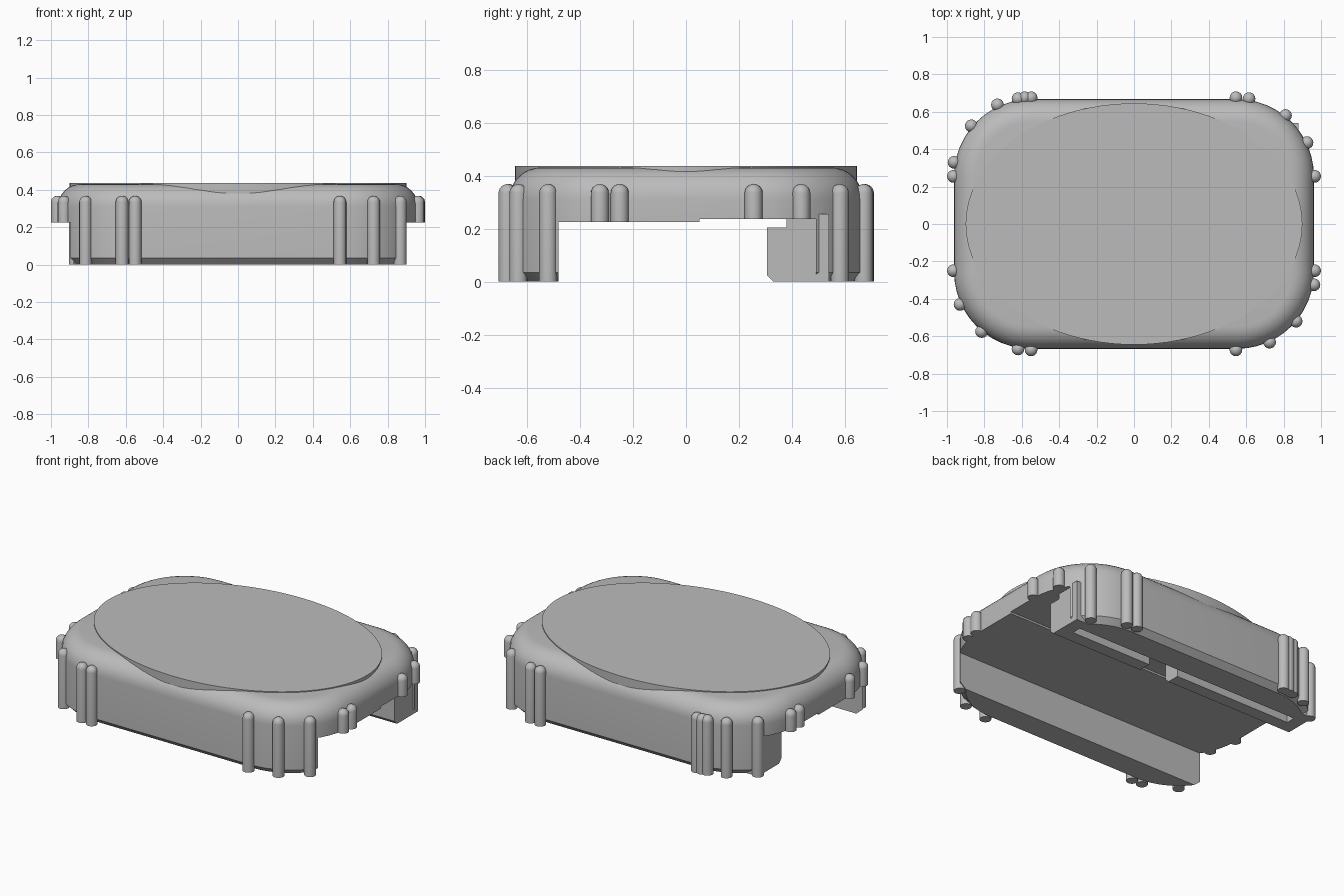
import bpy, bmesh
from math import cos, sin, pi, sqrt

cube = bpy.data.objects.get("Cube")
if cube:
    bpy.data.objects.remove(cube, do_unlink=True)

grey = bpy.data.materials.new("plain grey")
grey.use_nodes = True
grey.diffuse_color = (0.5, 0.5, 0.5, 1)
grey.node_tree.nodes["Principled BSDF"].inputs["Base Color"].default_value = (0.5, 0.5, 0.5, 1)


def finish(name, bm):
    bmesh.ops.recalc_face_normals(bm, faces=bm.faces[:])
    mesh = bpy.data.meshes.new(name)
    bm.to_mesh(mesh)
    bm.free()
    obj = bpy.data.objects.new(name, mesh)
    bpy.context.collection.objects.link(obj)
    mesh.materials.append(grey)
    return obj


def loft(name, rings):
    """Solid skinned through a stack of equal point rings."""
    bm = bmesh.new()
    loops = [[bm.verts.new(p) for p in ring] for ring in rings]
    n = len(loops[0])
    for a, b in zip(loops, loops[1:]):
        for i in range(n):
            j = (i + 1) % n
            bm.faces.new((a[i], a[j], b[j], b[i]))
    bm.faces.new(loops[0])
    bm.faces.new(loops[-1])
    return finish(name, bm)


def side_prism(name, outline, x0, x1):
    """Extrude a (y, z) outline along x."""
    return loft(name, [[(x, y, z) for y, z in outline] for x in (x0, x1)])


def box_outline(y0, y1, z0, z1):
    return [(y0, z0), (y1, z0), (y1, z1), (y0, z1)]


def cut(obj, cutter):
    cutter.hide_render = True
    mod = obj.modifiers.new("cut", 'BOOLEAN')
    mod.operation = 'DIFFERENCE'
    mod.solver = 'EXACT'
    mod.object = cutter
    select(obj)
    bpy.ops.object.modifier_apply(modifier=mod.name)
    bpy.data.objects.remove(cutter, do_unlink=True)


def select(obj):
    bpy.ops.object.select_all(action='DESELECT')
    obj.select_set(True)
    bpy.context.view_layer.objects.active = obj


def smooth(obj):
    select(obj)
    bpy.ops.object.shade_smooth_by_angle(angle=0.6)


# Rounded body with a chamfered foot and a filleted shoulder
HX, HY, R, TOP, FILLET = 0.962, 0.667, 0.41, 0.431, 0.12


def rounded_ring(inset, z, steps=12):
    ring = []
    for q, (sx, sy) in enumerate([(1, 1), (-1, 1), (-1, -1), (1, -1)]):
        for k in range(steps + 1):
            a = (q + k / steps) * pi / 2
            ring.append((sx * (HX - R) + (R - inset) * cos(a),
                         sy * (HY - R) + (R - inset) * sin(a), z))
    return ring


profile = [(0.035, 0), (0, 0.035)]
for k in range(9):
    a = k / 8 * pi / 2
    profile.append((FILLET * (1 - cos(a)), TOP - FILLET * (1 - sin(a))))
body = loft("body", [rounded_ring(i, z) for i, z in profile])

# Open underside between the front and rear legs, with a shallow step
cut(body, side_prism("underside_cutter",
                     [(-0.48, -0.1), (0.49, -0.1), (0.49, 0.237), (0.05, 0.237),
                      (0.05, 0.225), (-0.48, 0.225)], -1.2, 1.2))
smooth(body)

# Elliptical cap overhanging the shoulder
cap = loft("oval_cap", [[(0.9 * cos(2 * pi * i / 96), 0.645 * sin(2 * pi * i / 96), z)
                         for i in range(96)] for z in (0.36, 0.437)])
smooth(cap)

# Rear rail with a lip, a long groove below and one gap near the middle
rail = side_prism("rear_rail",
                  [(0.305, 0.025), (0.33, 0), (0.54, 0), (0.54, 0.255), (0.49, 0.255),
                   (0.49, 0.241), (0.38, 0.241), (0.38, 0.205), (0.305, 0.205)],
                  -0.88, 0.88)
cut(rail, side_prism("groove_cutter", box_outline(0.41, 0.47, -0.1, 0.08), -0.8, 0.8))
cut(rail, side_prism("gap_cutter", box_outline(0.2, 0.45, -0.1, 0.22), 0.02, 0.23))

# Domed vertical ribs around the rim
RIB, RIB_TOP = 0.034, 0.368


def rib(name, x, y):
    bottom = 0 if abs(y) > 0.48 else (0.225 if y < 0.05 else 0.237)
    levels = [(RIB, bottom)]
    for k in range(6):
        a = k / 6 * pi / 2
        levels.append((RIB * cos(a), RIB_TOP - RIB + RIB * sin(a)))
    levels.append((0.002, RIB_TOP))
    smooth(loft(name, [[(x + r * cos(2 * pi * i / 16), y + r * sin(2 * pi * i / 16), z)
                        for i in range(16)] for r, z in levels]))


rib_spots = [(-0.62, 0.67), (-0.585, 0.675), (-0.55, 0.675), (0.545, 0.675),
             (0.615, 0.67), (0.81, 0.58), (0.925, 0.435), (0.966, 0.255),
             (-0.966, 0.255), (-0.962, 0.33), (-0.87, 0.525), (-0.73, 0.637),
             (-0.966, -0.25), (-0.93, -0.43), (-0.815, -0.575), (-0.62, -0.668),
             (-0.55, -0.673), (0.545, -0.673), (0.725, -0.632), (0.867, -0.52),
             (0.962, -0.325), (0.966, -0.25)]
for number, (x, y) in enumerate(rib_spots, 1):
    rib(f"rib_{number}", x, y)
